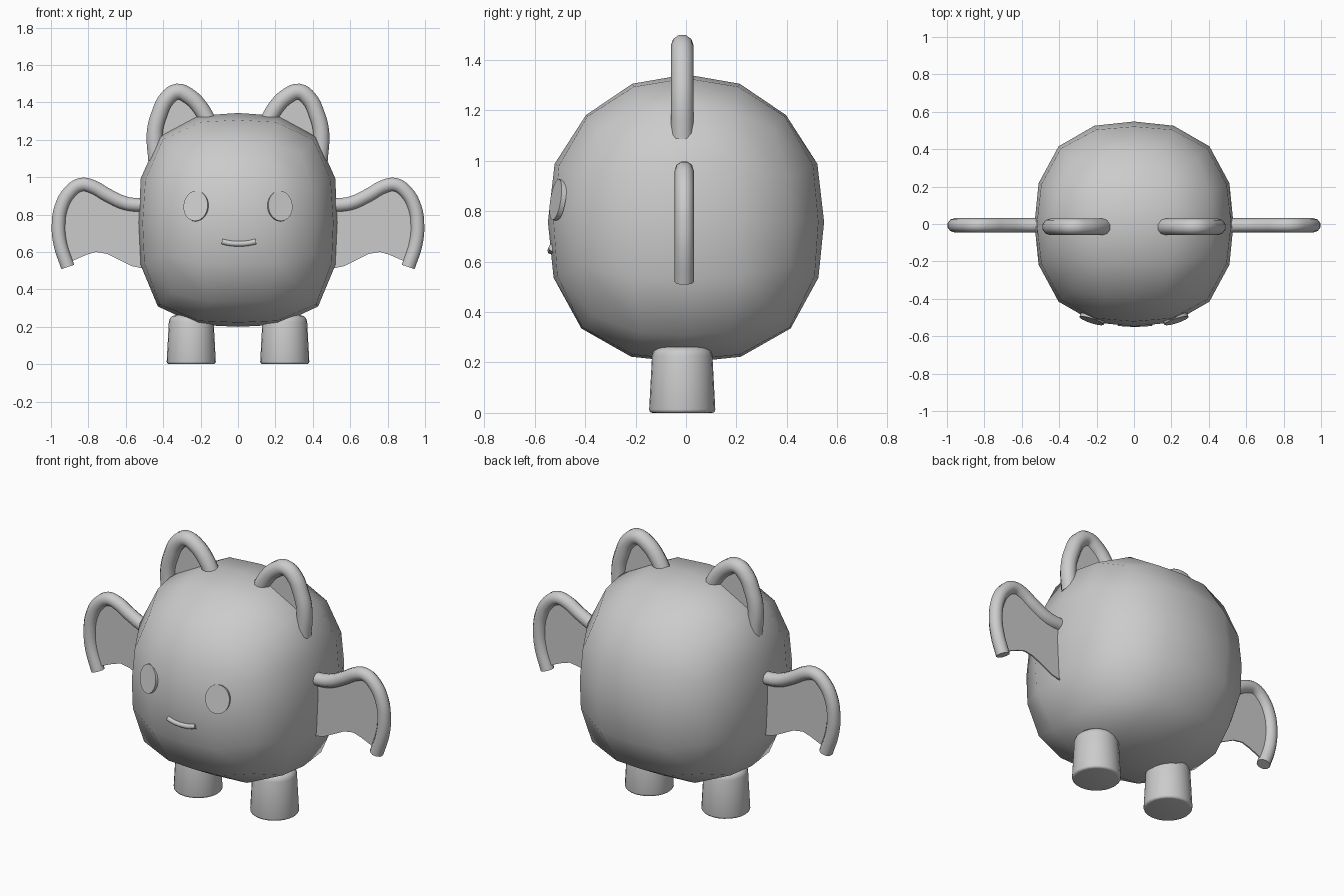
import bpy, bmesh, math
from mathutils import Matrix

default = bpy.data.objects.get("Cube")
if default:
    bpy.data.objects.remove(default, do_unlink=True)

grey = bpy.data.materials.new("plain grey")
grey.use_nodes = True
colour = (0.6, 0.6, 0.6, 1)
grey.diffuse_color = colour
grey.node_tree.nodes["Principled BSDF"].inputs["Base Color"].default_value = colour


def add(name, mesh, angle=40):
    mesh.name = name
    mesh.materials.clear()
    mesh.materials.append(grey)
    obj = bpy.data.objects.new(name, mesh)
    bpy.context.scene.collection.objects.link(obj)
    bpy.ops.object.select_all(action="DESELECT")
    obj.select_set(True)
    bpy.context.view_layer.objects.active = obj
    bpy.ops.object.shade_smooth_by_angle(angle=math.radians(angle))
    return obj


def from_bmesh(name, bm, angle=40):
    bmesh.ops.recalc_face_normals(bm, faces=bm.faces)
    mesh = bpy.data.meshes.new(name)
    bm.to_mesh(mesh)
    bm.free()
    return add(name, mesh, angle)


def tube(name, points, radius):
    """Round capped tube through the points."""
    curve = bpy.data.curves.new(name, "CURVE")
    curve.dimensions = "3D"
    curve.bevel_depth = radius
    curve.bevel_resolution = 3
    curve.resolution_u = 4
    curve.use_fill_caps = True
    spline = curve.splines.new("BEZIER")
    spline.bezier_points.add(len(points) - 1)
    for bp, p in zip(spline.bezier_points, points):
        bp.co = p
        bp.handle_left_type = bp.handle_right_type = "AUTO"
    helper = bpy.data.objects.new(name + " path", curve)
    bpy.context.scene.collection.objects.link(helper)
    bpy.context.view_layer.update()
    evaluated = helper.evaluated_get(bpy.context.evaluated_depsgraph_get())
    mesh = bpy.data.meshes.new_from_object(evaluated)
    bpy.data.objects.remove(helper, do_unlink=True)
    return add(name, mesh, 60)


def sheet(name, points, thickness=0.008):
    """Thin flat membrane filling an outline."""
    bm = bmesh.new()
    face = bm.faces.new([bm.verts.new(p) for p in points])
    depth = bmesh.ops.extrude_face_region(bm, geom=[face])["geom"]
    moved = [v for v in depth if isinstance(v, bmesh.types.BMVert)]
    bmesh.ops.translate(bm, verts=moved, vec=(0, thickness, 0))
    bmesh.ops.triangulate(bm, faces=bm.faces[:])
    return from_bmesh(name, bm, 20)


# Body: coarse quad ball, boxier across its front outline and lower half
bm = bmesh.new()
bmesh.ops.create_cube(bm, size=2)
bmesh.ops.subdivide_edges(bm, edges=bm.edges[:], cuts=3, use_grid_fill=True)
for v in bm.verts:
    x, y, z = (math.tan(c * math.pi / 4) for c in v.co)
    p = 3.05 - .15 * z
    q = 2.5 - .35 * max(z, 0)
    outline = (abs(x) ** p + abs(z) ** p) ** (1 / p)
    k = (outline ** q + abs(y) ** q) ** (-1 / q)
    height = .585 if z > 0 else .558
    v.co = (x * k * .532, y * k * .548, z * k * height + .758)
from_bmesh("body", bm, 60)

# Half outlines in x and z, mirrored to both sides
EAR = [(.15, 1.28), (.20, 1.37), (.265, 1.435), (.325, 1.457),
       (.38, 1.42), (.42, 1.34), (.445, 1.24), (.437, 1.09)]
WING = [(.50, .85), (.60, .86), (.70, .905), (.78, .95), (.84, .96),
        (.90, .92), (.945, .84), (.96, .74), (.95, .64), (.91, .52)]
WING_HEM = [(.89, .55), (.81, .585), (.76, .60), (.70, .59), (.64, .56),
            (.57, .525), (.50, .51)]

for side, s in (("left", 1), ("right", -1)):
    def place(outline, y):
        return [(s * x, y, z) for x, z in outline]

    # Ears and wings: rim tube with a membrane
    tube(side + " ear rim", place(EAR, -.015), .045)
    sheet(side + " ear inside", place(EAR, -.015))
    tube(side + " wing arm", place(WING, -.007), .038)
    sheet(side + " wing membrane", place(WING + WING_HEM, -.011))

    # Leg: tapered cylinder with rounded rims
    bm = bmesh.new()
    bmesh.ops.create_cone(bm, cap_ends=True, segments=24, radius1=.132,
                          radius2=.118, depth=.262,
                          matrix=Matrix.Translation((s * .25, -.015, .131)))
    for top, width in ((True, .035), (False, .014)):
        rim = [e for e in bm.edges
               if all((v.co.z > .13) == top for v in e.verts)]
        bmesh.ops.bevel(bm, geom=rim, offset=width, segments=3, profile=.5,
                        affect="EDGES")
    from_bmesh(side + " leg", bm)

    # Eye: thin oval disc following the face
    bm = bmesh.new()
    pose = (Matrix.Translation((s * .224, -.508, .845))
            @ Matrix.Rotation(math.radians(18 * s), 4, "Z")
            @ Matrix.Rotation(math.radians(-9), 4, "X")
            @ Matrix.Diagonal((.068, 1, .082, 1))
            @ Matrix.Rotation(math.radians(90), 4, "X"))
    bmesh.ops.create_cone(bm, cap_ends=True, segments=24, radius1=1,
                          radius2=1, depth=.02, matrix=pose)
    from_bmesh(side + " eye", bm)

# Mouth: small smiling tube
tube("mouth", [(-.085, -.53, .656), (-.045, -.533, .647), (.005, -.535, .644),
               (.055, -.533, .647), (.095, -.53, .656)], .015)
